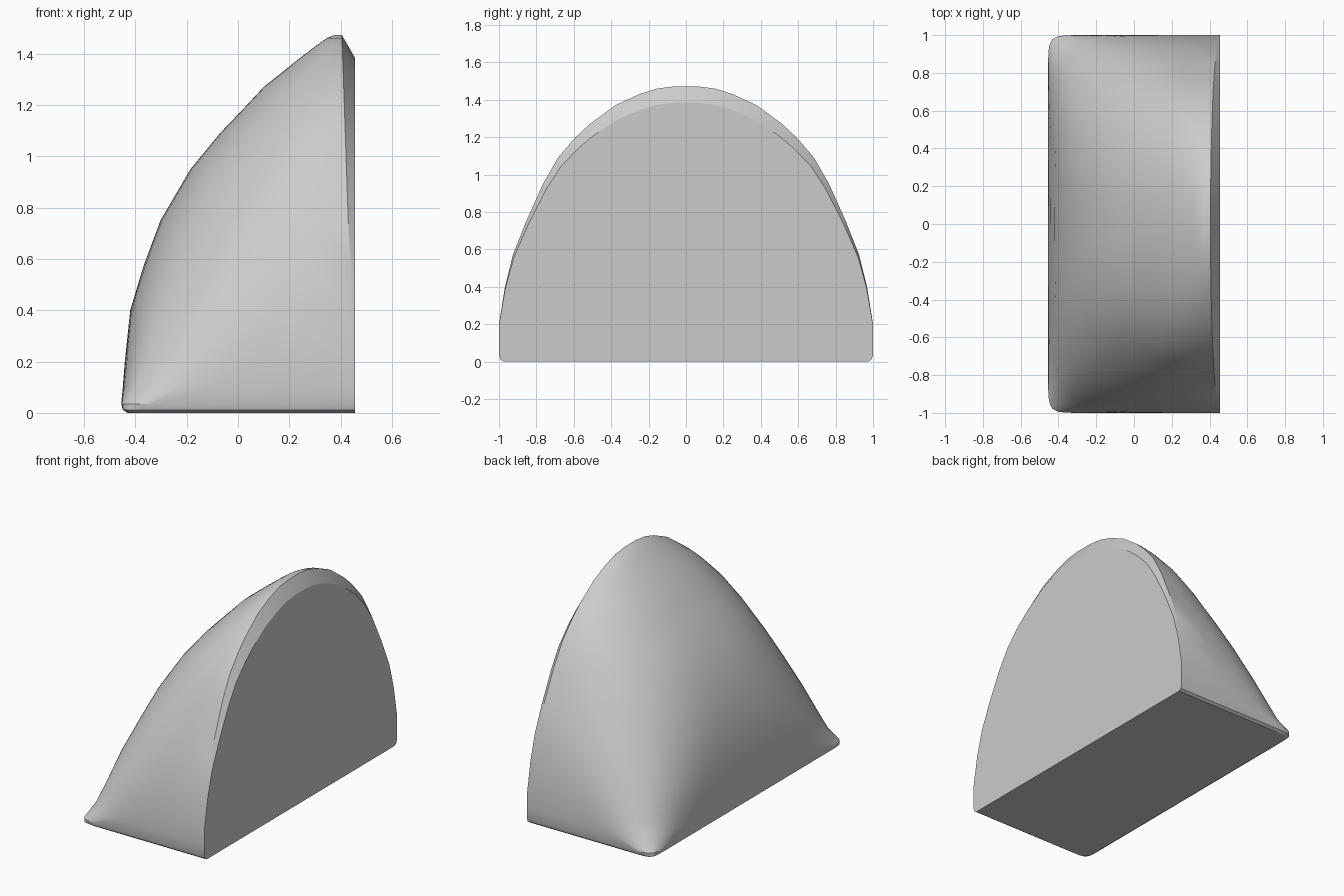
import bpy, bmesh, math

cube = bpy.data.objects.get("Cube")
if cube:
    bpy.data.objects.remove(cube)

FACE_X = 0.455   # flat side plane
TOP = 1.472
STEPS = 40       # points along each curved section

# Sections: height, outermost x of the curved side, half depth, squareness
sections = [
    (0.0, -0.43, 0.975, 40), (0.012, -0.449, 0.992, 40), (0.035, -0.455, 1.0, 28),
    (0.1, -0.449, 1.0, 10), (0.2, -0.441, 1.0, 6.3), (0.4, -0.42, 0.968, 4.0),
    (0.57, -0.369, 0.926, 3.2), (0.75, -0.302, 0.855, 2.75), (0.95, -0.185, 0.765, 2.45),
    (1.09, -0.07, 0.685, 2.3), (1.2, 0.035, 0.59, 2.2), (1.27, 0.1, 0.515, 2.1),
    (1.37, 0.225, 0.38, 2), (1.43, 0.303, 0.25, 2), (1.46, 0.345, 0.155, 2),
    (TOP, 0.375, 0.06, 2),
]


def spower(v, p):
    return math.copysign(abs(v) ** p, v)


def section_ring(bm, z, x_min, depth, square):
    """Half superellipse, with a chamfer point on the flat side at each end."""
    t = (z / TOP) ** 2
    x_edge = FACE_X - 0.05 * z / TOP
    z_face, y_face = z - 0.087 * t, depth * (1 - 0.04 * t)
    pts = [(FACE_X, -y_face, z_face)]
    for i in range(STEPS + 1):
        a = math.pi * (i / STEPS - 0.5)
        c = max(math.cos(a), 0.0)
        pts.append((x_edge - (x_edge - x_min) * c ** (2 / square),
                    depth * spower(math.sin(a), 2 / square), z))
    pts.append((FACE_X, y_face, z_face))
    return [bm.verts.new(p) for p in pts]


# Curved shell lofted through the sections
bm = bmesh.new()
rings = [section_ring(bm, *s) for s in sections]
for low, high in zip(rings, rings[1:]):
    for i in range(len(low) - 1):
        bm.faces.new((low[i], low[i + 1], high[i + 1], high[i]))

# Base, crown and flat side
bm.faces.new(rings[0])
crown = rings[-1]
bm.faces.new(crown[1:-1])
bm.faces.new((crown[0], crown[1], crown[-2], crown[-1]))
bm.faces.new([r[0] for r in rings] + [r[-1] for r in reversed(rings)])
bmesh.ops.remove_doubles(bm, verts=bm.verts, dist=0.0005)
bmesh.ops.recalc_face_normals(bm, faces=bm.faces)

mesh = bpy.data.meshes.new("domed_wedge")
bm.to_mesh(mesh)
bm.free()
wedge = bpy.data.objects.new("domed_wedge", mesh)
bpy.context.collection.objects.link(wedge)

# Single plain grey
grey = bpy.data.materials.new("plain_grey")
grey.use_nodes = True
colour = (0.6, 0.6, 0.6, 1)
grey.diffuse_color = colour
grey.node_tree.nodes["Principled BSDF"].inputs["Base Color"].default_value = colour
mesh.materials.append(grey)

# Smooth the curved shell, keep the flat side and base crisp
bpy.ops.object.select_all(action='DESELECT')
wedge.select_set(True)
bpy.context.view_layer.objects.active = wedge
bpy.ops.object.shade_smooth_by_angle(angle=math.radians(25))
